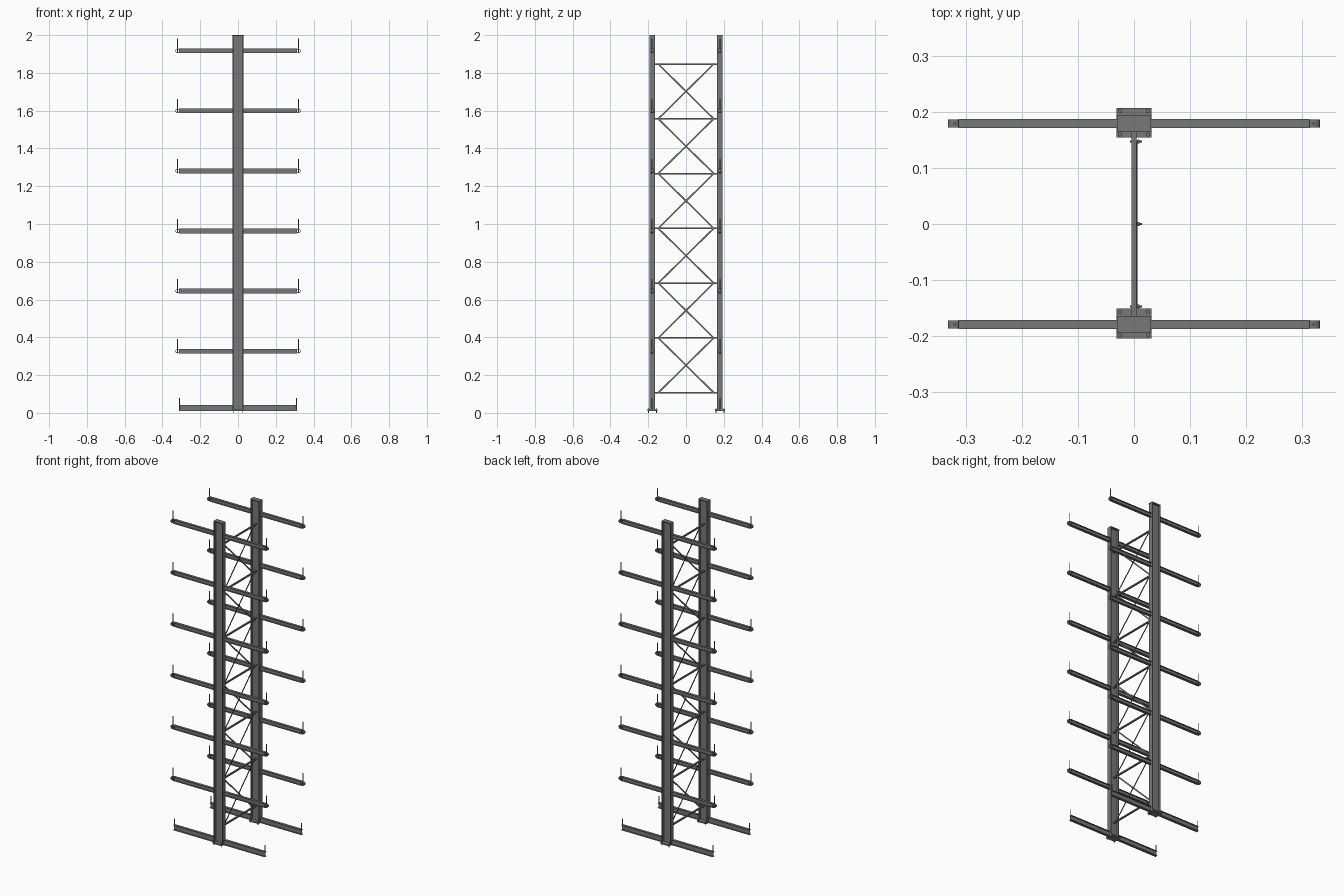
import bpy, bmesh, math
from mathutils import Matrix, Vector

if "Cube" in bpy.data.objects:
    bpy.data.objects.remove(bpy.data.objects["Cube"], do_unlink=True)

steel = bpy.data.materials.new("steel grey")
steel.use_nodes = True
GREY = (0.19, 0.19, 0.19, 1)
steel.diffuse_color = GREY
steel.node_tree.nodes["Principled BSDF"].inputs["Base Color"].default_value = GREY


def finish(name, bm):
    bmesh.ops.recalc_face_normals(bm, faces=bm.faces[:])
    mesh = bpy.data.meshes.new(name)
    bm.to_mesh(mesh)
    bm.free()
    mesh.materials.append(steel)
    obj = bpy.data.objects.new(name, mesh)
    bpy.context.collection.objects.link(obj)
    return obj


def box(name, center, size, tilt=0):
    bm = bmesh.new()
    m = Matrix.Translation(center) @ Matrix.Rotation(tilt, 4, "X") @ Matrix.Diagonal((*size, 1))
    bmesh.ops.create_cube(bm, size=1, matrix=m)
    return finish(name, bm)


def rod(name, start, end, radius, sides=10):
    a, b = Vector(start), Vector(end)
    turn = (b - a).to_track_quat("Z", "Y").to_matrix().to_4x4()
    bm = bmesh.new()
    bmesh.ops.create_cone(bm, cap_ends=True, segments=sides, radius1=radius, radius2=radius,
                          depth=(b - a).length, matrix=Matrix.Translation((a + b) / 2) @ turn)
    return finish(name, bm)


def i_beam(name, start, end, depth_axis, depth, width, web, flange):
    """I-section swept from start to end, its depth along depth_axis."""
    a, b, d = Vector(start), Vector(end), Vector(depth_axis)
    side = (b - a).normalized().cross(d)
    h, w, t, f = depth / 2, width / 2, web / 2, depth / 2 - flange
    half = [(w, -h), (w, -f), (t, -f), (t, f), (w, f), (w, h)]
    outline = half + [(-s, -u) for s, u in half]
    bm = bmesh.new()
    face = bm.faces.new([bm.verts.new(a + side * s + d * u) for s, u in outline])
    swept = bmesh.ops.extrude_face_region(bm, geom=[face], use_keep_orig=True)
    bmesh.ops.translate(bm, vec=b - a, verts=[v for v in swept["geom"] if isinstance(v, bmesh.types.BMVert)])
    return finish(name, bm)


def ring(name, center, radius, inner, width, sides=20):
    """Open tube lying along y."""
    bm = bmesh.new()
    loops = []
    for r, y in ((radius, -width / 2), (radius, width / 2), (inner, width / 2), (inner, -width / 2)):
        loops.append([bm.verts.new(Vector(center) + Vector((r * math.cos(k * math.tau / sides), y,
                      r * math.sin(k * math.tau / sides)))) for k in range(sides)])
    for i in range(4):
        p, q = loops[i], loops[(i + 1) % 4]
        for k in range(sides):
            n = (k + 1) % sides
            bm.faces.new((p[k], p[n], q[n], q[k]))
    return finish(name, bm)


COLUMN_Y = 0.179
LEVELS = [0.327 + 0.318 * i for i in range(6)]
BRACES = [0.107 + 0.29 * i for i in range(7)]

for y, place in ((-COLUMN_Y, "front"), (COLUMN_Y, "back")):
    # Upright with cap and bolted foot plate
    i_beam(place + "_column", (0, y, 0.01), (0, y, 1.996), (1, 0, 0), 0.06, 0.03, 0.004, 0.005)
    box(place + "_column_cap", (0, y, 1.997), (0.061, 0.03, 0.006))
    box(place + "_foot_plate", (0, y + 0.0015, 0.013), (0.062, 0.053, 0.008))
    for sx in (-1, 1):
        for sy in (-1, 1):
            bx, by = sx * 0.025, y + 0.0015 + sy * 0.021
            rod(place + "_anchor_bolt", (bx, by, 0), (bx, by, 0.022), 0.002)
            rod(place + "_anchor_nut", (bx, by, 0.016), (bx, by, 0.02), 0.0042, 6)

    for s, side in ((-1, "right"), (1, "left")):
        label = place + "_" + side
        # Base beam and its stop pin
        i_beam(label + "_base_beam", (s * 0.028, y, 0.026), (s * 0.313, y, 0.026),
               (0, 0, 1), 0.032, 0.016, 0.003, 0.003)
        rod(label + "_base_pin", (s * 0.31, y, 0.02), (s * 0.31, y, 0.08), 0.0024)
        # Cantilever arms with end rings and stop pins
        for z in LEVELS:
            i_beam(label + "_arm", (s * 0.028, y, z), (s * 0.313, y, z),
                   (0, 0, 1), 0.025, 0.016, 0.003, 0.003)
            ring(label + "_arm_ring", (s * 0.32, y, z), 0.0115, 0.009, 0.0145)
            rod(label + "_arm_pin", (s * 0.32, y, z - 0.01), (s * 0.32, y, z + 0.064), 0.0024)

# Horizontal braces between the columns
for z in BRACES:
    box("horizontal_brace", (0, 0, z), (0.009, 2 * COLUMN_Y, 0.008))
    for y in (-0.147, 0.147):
        rod("brace_bolt", (-0.007, y, z), (0.014, y, z), 0.002)
        rod("brace_nut", (0.006, y, z), (0.01, y, z), 0.0045, 6)

# Crossed diagonal flat bars in every bay
for low, high in zip(BRACES, BRACES[1:]):
    mid, rise = (low + high) / 2, high - low
    length, angle = math.hypot(rise, 0.294), math.atan2(rise, 0.294)
    for s, x in ((-1, 0.0035), (1, 0.0055)):
        box("diagonal_brace", (x, 0, mid), (0.002, length, 0.008), s * angle)
    rod("crossing_bolt", (0.0, 0, mid), (0.014, 0, mid), 0.002)
    rod("crossing_nut", (0.0065, 0, mid), (0.01, 0, mid), 0.0045, 6)
